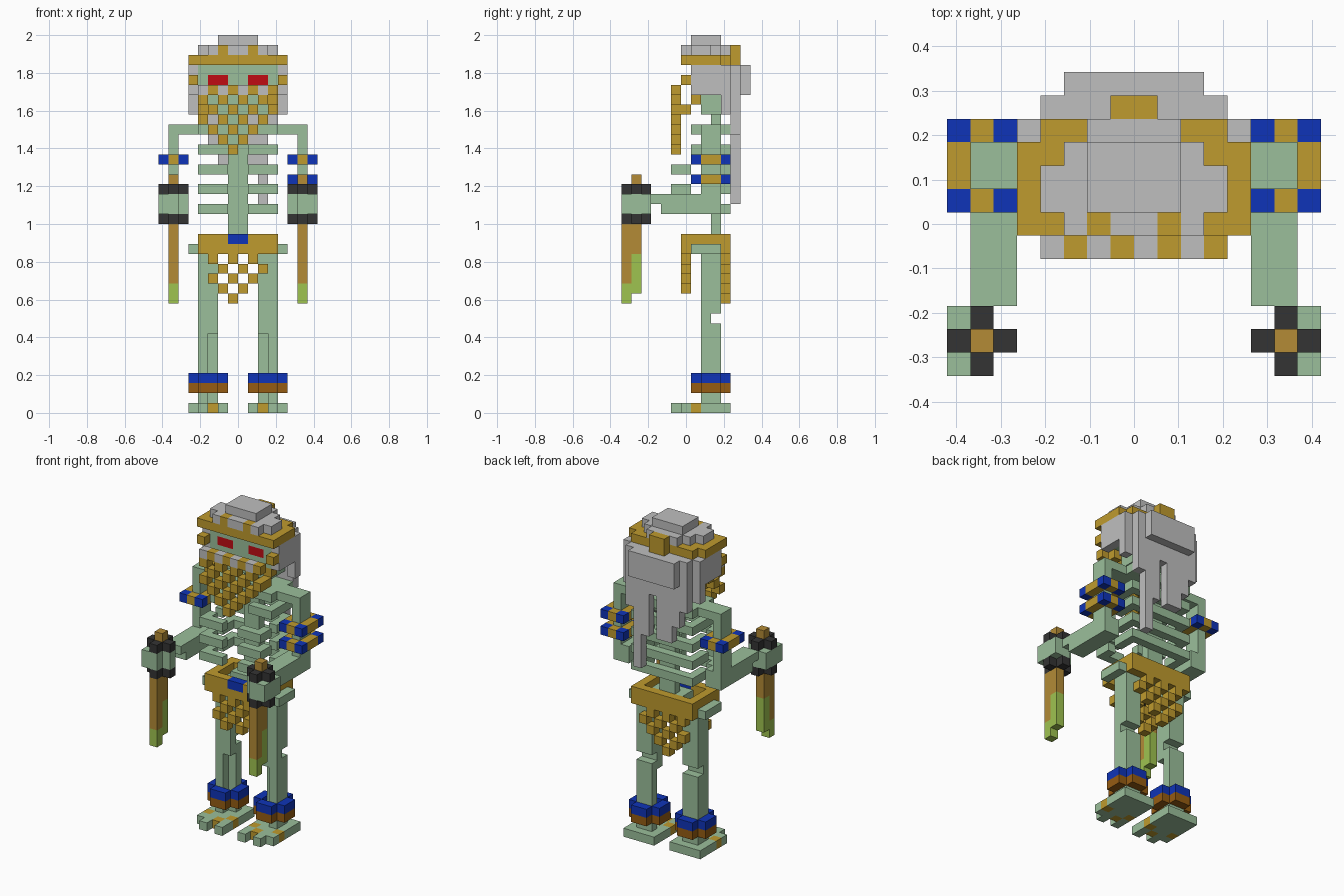
import bpy, bmesh, math
from mathutils import Vector

old = bpy.data.objects.get("Cube")
if old:
    bpy.data.objects.remove(old, do_unlink=True)

U = 2 / 38          # edge of one block
COLOURS = {
    "pale_green": (155, 191, 155), "grey_hair": (191, 191, 191), "gold": (191, 155, 46),
    "blue": (15, 52, 184), "brown": (150, 92, 18), "tan_wood": (179, 139, 54),
    "lime": (159, 195, 80), "charcoal": (52, 52, 52), "red": (192, 12, 20),
}
NAMES = list(COLOURS)


def linear(c):
    c /= 255
    return c / 12.92 if c <= 0.04045 else ((c + 0.055) / 1.055) ** 2.4


MATS = []
for name, rgb in COLOURS.items():
    m = bpy.data.materials.new(name)
    col = (*[linear(c) for c in rgb], 1)
    m.use_nodes = True
    m.diffuse_color = col
    bsdf = m.node_tree.nodes["Principled BSDF"]
    bsdf.inputs["Base Color"].default_value = col
    bsdf.inputs["Roughness"].default_value = 0.8
    MATS.append(m)

owner, parts = {}, {}


def box(part, colour, x0, x1, y0, y1, z0, z1, mirror=False):
    """Fill blocks; x is centred, y counts from the front, z from the ground."""
    for x in range(x0, x1):
        for y in range(y0, y1):
            for z in range(z0, z1):
                for cell in [(x, y, z)] + ([(-1 - x, y, z)] if mirror else []):
                    if cell in owner:
                        del parts[owner[cell]][cell]
                    owner[cell] = part
                    parts.setdefault(part, {})[cell] = NAMES.index(colour)


def both(part, colour, *b):
    """The same box on the left and on the right, as two parts."""
    x0, x1, rest = b[0], b[1], b[2:]
    box("left_" + part, colour, x0, x1, *rest)
    box("right_" + part, colour, -x1, -x0, *rest)


def checker(part, y, z0, z1, odd, limit):
    """Tapering chequered net of gold blocks."""
    for z in range(z0, z1):
        for x in range(-4, 4):
            if (x + z) % 2 == odd and abs(x + 0.5) <= min(limit, z - z0 + 0.6):
                box(part, "gold", x, x + 1, y, y + 1, z, z + 1)


# Feet with split toes and sandal straps
both("foot", "pale_green", 1, 5, 6, 11, 0, 1)
both("foot", "pale_green", 1, 2, 5, 6, 0, 1)
both("foot", "pale_green", 3, 4, 5, 6, 0, 1)
both("foot", "gold", 2, 3, 6, 7, 0, 1)
both("foot", "gold", 1, 2, 7, 8, 0, 1)
both("foot", "gold", 4, 5, 7, 8, 0, 1)

# Legs, with a step at the back of the knee
both("leg", "pale_green", 3, 4, 8, 10, 1, 9)
both("leg", "pale_green", 2, 3, 9, 10, 1, 8)
both("leg", "pale_green", 2, 4, 8, 10, 8, 9)
both("leg", "pale_green", 2, 4, 8, 9, 9, 10)
both("leg", "pale_green", 2, 4, 8, 10, 10, 17)
both("leg", "pale_green", 4, 5, 7, 10, 16, 17)

# Ankle bands, square with the corners cut
for colour, z in (("brown", 2), ("blue", 3)):
    both("ankle_band", colour, 2, 4, 7, 8, z, z + 1)
    both("ankle_band", colour, 2, 4, 10, 11, z, z + 1)
    both("ankle_band", colour, 1, 2, 8, 10, z, z + 1)
    both("ankle_band", colour, 4, 5, 8, 10, z, z + 1)

# Belt and chequered loincloth
box("belt", "gold", -4, 4, 6, 7, 16, 18)
box("belt", "gold", -4, 4, 10, 11, 16, 18)
box("belt", "gold", 3, 4, 7, 10, 17, 18, True)
box("belt", "blue", -1, 1, 6, 7, 17, 18)
box("pelvis", "pale_green", -2, 2, 8, 10, 16, 18)
checker("front_cloth", 6, 11, 16, 0, 2.6)
for x in (-2, -1, 0):
    owner.pop((x, 6, 11), None)
    parts["front_cloth"].pop((x, 6, 11), None)
checker("back_cloth", 10, 11, 16, 0, 2.6)

# Spine and ribs
box("spine", "pale_green", -1, 1, 9, 10, 18, 31)
for z in (20, 22, 24):
    box("ribs", "pale_green", 1, 4, 5, 6, z, z + 1, True)
    box("ribs", "pale_green", 3, 4, 6, 7, z, z + 1, True)
    box("ribs", "pale_green", 3, 4, 8, 10, z, z + 1, True)
    box("ribs", "pale_green", -4, 4, 10, 11, z, z + 1)
box("ribs", "pale_green", 1, 4, 7, 8, 26, 27, True)
box("ribs", "pale_green", 3, 4, 8, 10, 26, 27, True)
box("ribs", "pale_green", -4, 4, 10, 11, 26, 27)
box("shoulders", "pale_green", -7, 7, 8, 10, 28, 29)
box("shoulders", "pale_green", 1, 4, 7, 8, 28, 29, True)
box("shoulders", "pale_green", -4, 4, 10, 11, 28, 29)

# Arms
both("arm", "pale_green", 6, 7, 8, 10, 22, 28)
both("arm", "pale_green", 5, 7, 3, 10, 21, 22)
both("arm", "pale_green", 5, 7, 4, 10, 20, 21)


def armlet(part, x, z):
    box(part, "gold", x, x + 3, 8, 10, z, z + 1)
    box(part, "pale_green", x + 1, x + 2, 8, 10, z, z + 1)
    for y in (7, 10):
        box(part, "blue", x, x + 3, y, y + 1, z, z + 1)
        box(part, "gold", x + 1, x + 2, y, y + 1, z, z + 1)


armlet("left_upper_armlet", 5, 25)
armlet("left_lower_armlet", 5, 23)
armlet("right_armlet", -8, 25)

# Fists with dark guards, and the clubs they hold
both("hand", "pale_green", 6, 8, 0, 3, 20, 22)
both("hand", "pale_green", 5, 6, 1, 2, 20, 22)
for z in (19, 22):
    both("guard", "charcoal", 6, 7, 0, 3, z, z + 1)
    both("guard", "charcoal", 5, 8, 1, 2, z, z + 1)
both("club", "tan_wood", 6, 7, 1, 2, 16, 24)
both("club", "tan_wood", 6, 7, 0, 1, 13, 19)
both("club", "lime", 6, 7, 1, 2, 12, 16)
both("club", "lime", 6, 7, 0, 1, 11, 13)

# Head with red eyes
box("head", "pale_green", -4, 4, 7, 11, 32, 35)
box("head", "pale_green", -3, 3, 8, 11, 30, 32)
box("head", "red", 1, 3, 7, 8, 33, 34, True)

# Hair: side locks, back block and uneven strands
box("hair", "grey_hair", 4, 5, 7, 11, 32, 35, True)
box("hair", "grey_hair", 4, 5, 10, 11, 30, 32, True)
box("hair", "grey_hair", -4, 4, 11, 12, 30, 35)
box("hair", "grey_hair", -3, 3, 12, 13, 32, 35)
for x, z in zip(range(-4, 4), (29, 27, 25, 25, 30, 25, 21, 28)):
    box("hair", "grey_hair", x, x + 1, 11, 12, z, 32)
both("earring", "gold", 4, 5, 6, 7, 33, 34)

# Chequered beard under a striped moustache
box("beard", "grey_hair", -4, 4, 5, 6, 32, 33)
for x in range(-3, 4, 2):
    box("beard", "gold", x, x + 1, 5, 6, 32, 33)
checker("beard", 5, 26, 32, 1, 4)
box("beard", "gold", 3, 4, 6, 7, 30, 31, True)
box("beard", "gold", 3, 4, 7, 8, 31, 32, True)

# Crown and the grey cap above it
box("crown", "gold", -5, 5, 6, 10, 35, 36)
box("crown", "gold", -4, 4, 10, 11, 35, 36)
box("crown", "gold", -1, 1, 11, 12, 35, 37)
box("cap", "grey_hair", -4, 4, 7, 9, 36, 37)
box("cap", "grey_hair", -3, 3, 6, 10, 36, 37)
box("cap", "grey_hair", -2, 2, 10, 11, 36, 37)
box("crown", "gold", 1, 2, 6, 7, 36, 37, True)
box("cap", "grey_hair", -2, 2, 7, 10, 37, 38)


def build(name, cells):
    """Turn the blocks of a part into one clean shell."""
    bm = bmesh.new()
    verts = {}
    for cell, mat in cells.items():
        for axis in range(3):
            for side in (0, 1):
                n = list(cell)
                n[axis] += 2 * side - 1
                if tuple(n) in cells:
                    continue
                ring = []
                for a, b in ((0, 0), (1, 0), (1, 1), (0, 1)):
                    p = list(cell)
                    p[axis] += side
                    p[(axis + 1) % 3] += a
                    p[(axis + 2) % 3] += b
                    p = tuple(p)
                    if p not in verts:
                        verts[p] = bm.verts.new(((p[0]) * U, (p[1] - 6.5) * U, p[2] * U))
                    ring.append(verts[p])
                face = bm.faces.new(ring if side else ring[::-1])
                face.material_index = mat
    bm.normal_update()
    bmesh.ops.dissolve_limit(bm, angle_limit=math.radians(1), verts=bm.verts[:],
                             edges=bm.edges[:], delimit={'MATERIAL'})
    mesh = bpy.data.meshes.new(name)
    bm.to_mesh(mesh)
    bm.free()
    for m in MATS:
        mesh.materials.append(m)
    bpy.context.collection.objects.link(bpy.data.objects.new(name, mesh))


for name, cells in parts.items():
    if cells:
        build(name, cells)
